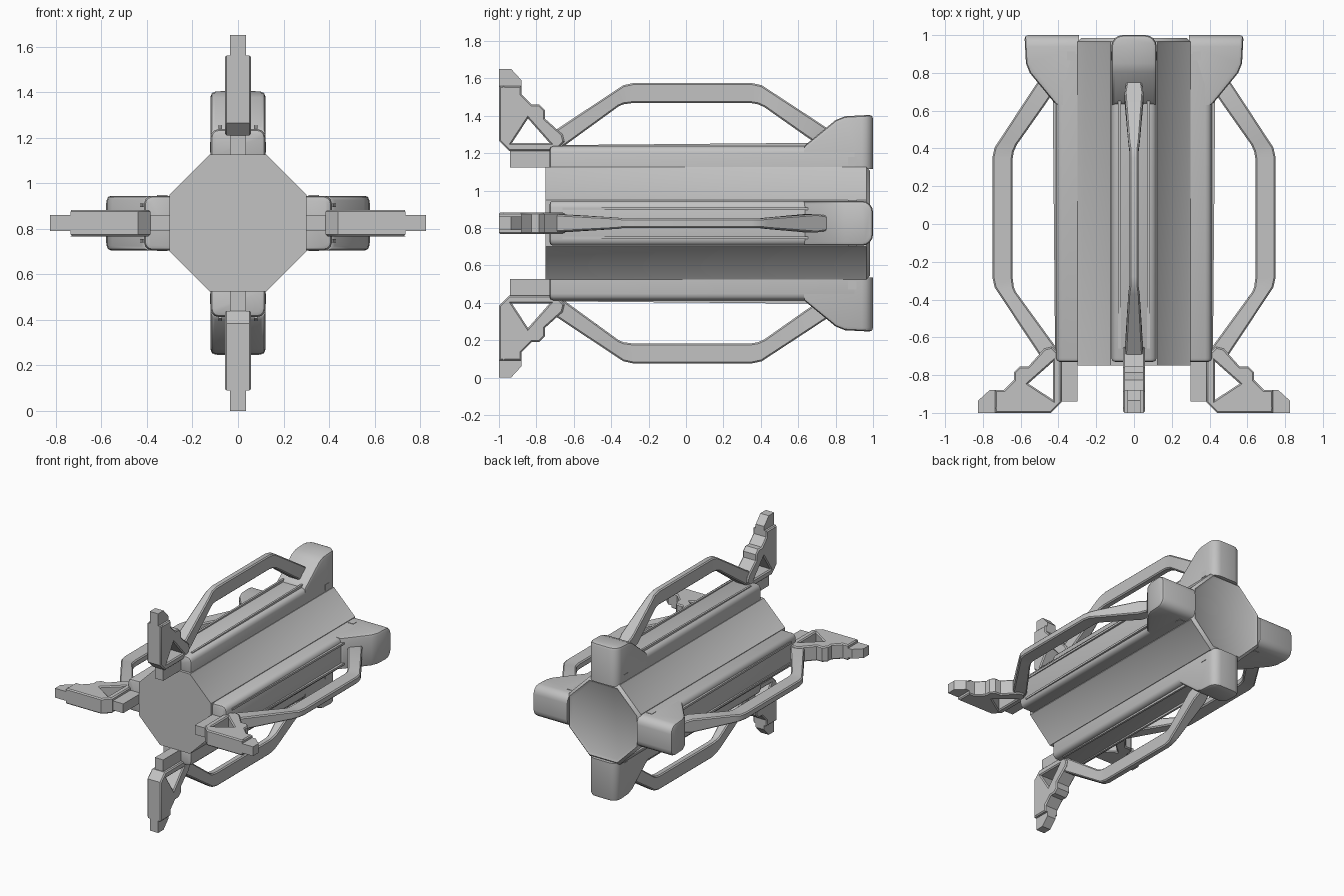
import bpy, bmesh, math
from mathutils import Matrix, Vector

if "Cube" in bpy.data.objects:
    bpy.data.objects.remove(bpy.data.objects["Cube"])

AXIS = 0.825  # height of the centre line

mat = bpy.data.materials.new("plain grey")
mat.use_nodes = True
GREY = (0.54, 0.54, 0.54, 1)
mat.diffuse_color = GREY
bsdf = mat.node_tree.nodes["Principled BSDF"]
bsdf.inputs["Base Color"].default_value = GREY
bsdf.inputs["Roughness"].default_value = 0.7


def finish(bm, name):
    bmesh.ops.recalc_face_normals(bm, faces=bm.faces)
    mesh = bpy.data.meshes.new(name)
    for f in bm.faces:
        f.smooth = True
    bm.to_mesh(mesh)
    bm.free()
    mesh.set_sharp_from_angle(angle=math.radians(32))
    mesh.materials.append(mat)
    return mesh


def place(mesh, name, turn=0.0):
    ob = bpy.data.objects.new(name, mesh)
    bpy.context.collection.objects.link(ob)
    ob.matrix_world = Matrix.Translation((0, 0, AXIS)) @ Matrix.Rotation(turn, 4, 'Y')


def four(mesh):
    for k, side in enumerate(("top", "left", "bottom", "right")):
        place(mesh, side + "_" + mesh.name, k * math.pi / 2)


def prism(profile, half):
    """Extrude a (y, radius) profile across x."""
    bm = bmesh.new()
    face = bm.faces.new([bm.verts.new((-half, y, r)) for y, r in profile])
    new = bmesh.ops.extrude_face_region(bm, geom=[face])["geom"]
    bmesh.ops.translate(bm, vec=(2 * half, 0, 0),
                        verts=[v for v in new if isinstance(v, bmesh.types.BMVert)])
    return bm


def bevel(bm, rule, width, segments):
    bmesh.ops.bevel(bm, geom=[e for e in bm.edges if rule(e)], offset=width,
                    segments=segments, profile=0.5, affect='EDGES')


def sharp(e):
    return e.calc_face_angle(0) > 0.6


def along(e, axis):
    d = e.verts[0].co - e.verts[1].co
    return abs(d[axis]) > 0.98 * d.length


def box(bm, x, y, z):
    """Add a box from three (low, high) ranges."""
    size = [b - a for a, b in (x, y, z)]
    mid = [(a + b) / 2 for a, b in (x, y, z)]
    bmesh.ops.create_cube(bm, size=1, matrix=Matrix.Translation(mid) @ Matrix.Diagonal((*size, 1)))


# Octagonal body with inset end caps and diagonal panels
bm = bmesh.new()
bmesh.ops.create_cone(bm, cap_ends=True, segments=8, radius1=0.3 / math.cos(math.pi / 8),
                      radius2=0.3 / math.cos(math.pi / 8), depth=1.735,
                      matrix=Matrix.Translation((0, 0.1175, 0)) @ Matrix.Rotation(math.pi / 2, 4, 'X')
                      @ Matrix.Rotation(math.pi / 8, 4, 'Z'))
bm.normal_update()
bevel(bm, lambda e: min(v.co.y for v in e.verts) > 0.9, 0.02, 1)
bm.normal_update()
caps = [f for f in bm.faces if abs(f.normal.y) > 0.9]
panels = [f for f in bm.faces if abs(abs(f.normal.x) - abs(f.normal.z)) < 0.1
          and abs(f.normal.y) < 0.1 and f.calc_area() > 0.1]
bmesh.ops.inset_individual(bm, faces=[f for f in caps if f.normal.y < 0], thickness=0.055, depth=0)
bmesh.ops.inset_individual(bm, faces=[f for f in caps if f.normal.y > 0], thickness=0.02, depth=-0.01)
bmesh.ops.inset_individual(bm, faces=panels, thickness=0.022, depth=-0.005)
place(finish(bm, "body"), "body")

# Rails along the four flat sides
bm = bmesh.new()
box(bm, (-0.12, 0.12), (-0.73, 0.9), (0.28, 0.412))
bevel(bm, lambda e: along(e, 1) and e.verts[0].co.z > 0.35, 0.035, 3)
bevel(bm, lambda e: max(v.co.y for v in e.verts) < -0.7 and sharp(e), 0.02, 2)
four(finish(bm, "rail"))

# Thin lips beside the slot in each rail
bm = bmesh.new()
for s in (-1, 1):
    box(bm, sorted((s * 0.07, s * 0.085)), (-0.66, 0.68), (0.38, 0.43))
for v in bm.verts:
    if v.co.z > 0.4 and v.co.y < 0:
        v.co.z -= 0.012
four(finish(bm, "rail_lip"))

# Rear towers with rounded back corners
bm = prism([(0.63, 0.3), (0.63, 0.412), (0.8, 0.552), (0.85, 0.572), (1.0, 0.58), (1.0, 0.29)], 0.12)
bevel(bm, lambda e: along(e, 2) and e.verts[0].co.y > 0.9, 0.06, 4)
bm.normal_update()
bevel(bm, lambda e: sharp(e) and e.verts[0].co.z > 0.35 and e.verts[1].co.z > 0.35, 0.02, 2)
four(finish(bm, "rear_tower"))

# Small square plates on the tower sides
bm = bmesh.new()
box(bm, (-0.123, 0.123), (0.865, 0.912), (0.31, 0.355))
four(finish(bm, "tower_plate"))

# Bent handles, wider toward both ends: outer (y, r), inner (y, r), half width
SECTIONS = [((-0.74, 0.47), (-0.67, 0.40), 0.05), ((-0.37, 0.715), (-0.36, 0.625), 0.03),
            ((-0.335, 0.738), (-0.335, 0.636), 0.025), ((-0.28, 0.75), (-0.29, 0.642), 0.025),
            ((0.35, 0.75), (0.35, 0.642), 0.025), ((0.405, 0.738), (0.385, 0.636), 0.025),
            ((0.44, 0.715), (0.42, 0.62), 0.03), ((0.7, 0.545), (0.64, 0.465), 0.05),
            ((0.82, 0.465), (0.73, 0.405), 0.03)]
bm = bmesh.new()
rings = []
for (yo, ro), (yi, ri), w in SECTIONS:
    rings.append([bm.verts.new(p) for p in
                  ((-w, yo, ro), (w, yo, ro), (w, yi, ri), (-w, yi, ri))])
for a, b in zip(rings, rings[1:]):
    for i in range(4):
        j = (i + 1) % 4
        bm.faces.new((a[i], a[j], b[j], b[i]))
bm.faces.new(rings[0])
bm.faces.new(rings[-1])
bmesh.ops.recalc_face_normals(bm, faces=bm.faces)
bevel(bm, lambda e: sharp(e) and not along(e, 0), 0.008, 1)
four(finish(bm, "handle"))

# Truss brackets at the front: filled outline with two triangular holes
OUTLINE = [(-1, 0.44), (-0.945, 0.385), (-0.7, 0.385), (-0.65, 0.435), (-0.66, 0.475),
           (-0.755, 0.56), (-0.755, 0.605), (-0.785, 0.635), (-0.825, 0.635), (-0.88, 0.69),
           (-0.88, 0.735), (-1, 0.735)]
HOLES = [[(-0.97, 0.5), (-0.97, 0.715), (-0.875, 0.605)],
         [(-0.93, 0.43), (-0.73, 0.43), (-0.845, 0.56)]]
curve = bpy.data.curves.new("bracket_outline", 'CURVE')
curve.dimensions = '2D'
curve.fill_mode = 'BOTH'
curve.extrude = 0.05
curve.bevel_depth = 0.008
curve.bevel_resolution = 0
curve.offset = -0.008
for loop in [OUTLINE] + HOLES:
    spline = curve.splines.new('POLY')
    spline.points.add(len(loop) - 1)
    for p, (y, r) in zip(spline.points, loop):
        p.co = (y, r, 0, 1)
    spline.use_cyclic_u = True
helper = bpy.data.objects.new("bracket_outline", curve)
bpy.context.collection.objects.link(helper)
flat = bpy.data.meshes.new_from_object(helper.evaluated_get(bpy.context.evaluated_depsgraph_get()))
bpy.data.objects.remove(helper)
bm = bmesh.new()
bm.from_mesh(flat)
for v in bm.verts:
    v.co = Vector((v.co.z, v.co.x, v.co.y))
bmesh.ops.remove_doubles(bm, verts=bm.verts, dist=0.0005)
four(finish(bm, "bracket"))

# Narrow tips and mounting feet of the brackets
four(finish(prism([(-1, 0.72), (-1, 0.825), (-0.935, 0.825), (-0.88, 0.765), (-0.88, 0.72)], 0.035),
            "bracket_tip"))
bm = bmesh.new()
box(bm, (-0.035, 0.035), (-0.94, -0.7), (0.298, 0.4))
four(finish(bm, "bracket_foot"))
